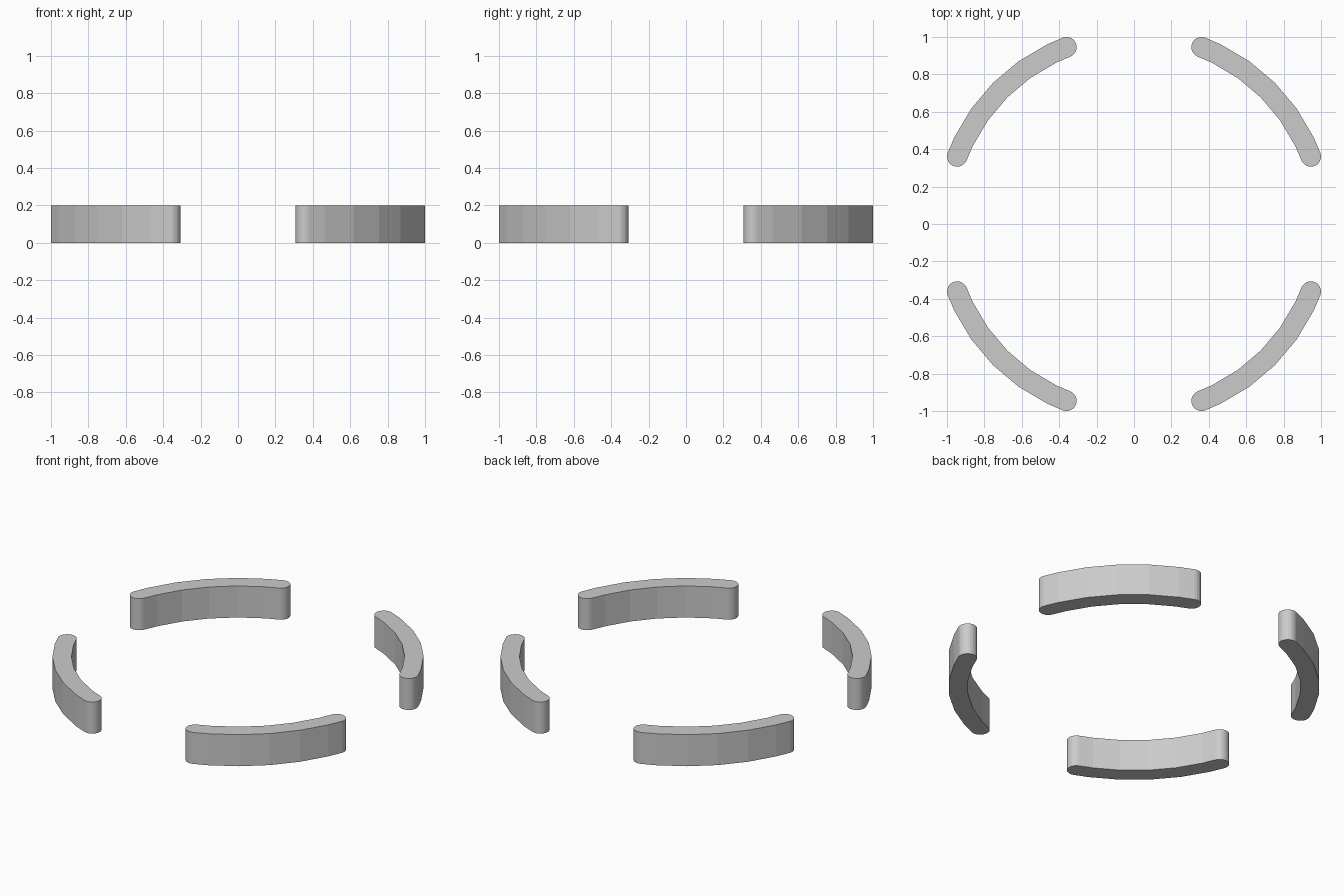
import bpy, bmesh
from math import sin, cos, radians, pi

if "Cube" in bpy.data.objects:
    bpy.data.objects.remove(bpy.data.objects["Cube"])

R, W, H = 1.012, 0.0545, 0.2       # centreline radius, half width, height
END, STEP, CAP = 24.1, 9.6, 12     # half sweep, facet angle, cap segments


def outline(mid):
    """Curved bar outline with round ends, centred on angle mid (degrees)."""
    angs = [-END] + [k * STEP for k in (-2, -1, 0, 1, 2)] + [END]
    angs = [radians(mid + a) for a in angs]
    pts = [((R + W) * cos(a), (R + W) * sin(a)) for a in angs]

    def cap(a, start):
        cx, cy = R * cos(a), R * sin(a)
        return [(cx + W * cos(start + pi * i / CAP), cy + W * sin(start + pi * i / CAP))
                for i in range(1, CAP)]

    pts += cap(angs[-1], angs[-1])
    pts += [((R - W) * cos(a), (R - W) * sin(a)) for a in reversed(angs)]
    pts += cap(angs[0], angs[0] + pi)
    return pts


# Four identical curved bars around a circle
names = ["back_right_bar", "back_left_bar", "front_left_bar", "front_right_bar"]
for i, name in enumerate(names):
    bm = bmesh.new()
    base = bm.faces.new([bm.verts.new((x, y, 0)) for x, y in outline(45 + 90 * i)])
    ext = bmesh.ops.extrude_face_region(bm, geom=[base], use_keep_orig=True)
    top = [v for v in ext["geom"] if isinstance(v, bmesh.types.BMVert)]
    bmesh.ops.translate(bm, verts=top, vec=(0, 0, H))
    bmesh.ops.recalc_face_normals(bm, faces=bm.faces[:])
    mesh = bpy.data.meshes.new(name)
    bm.to_mesh(mesh)
    bm.free()
    bpy.context.collection.objects.link(bpy.data.objects.new(name, mesh))
